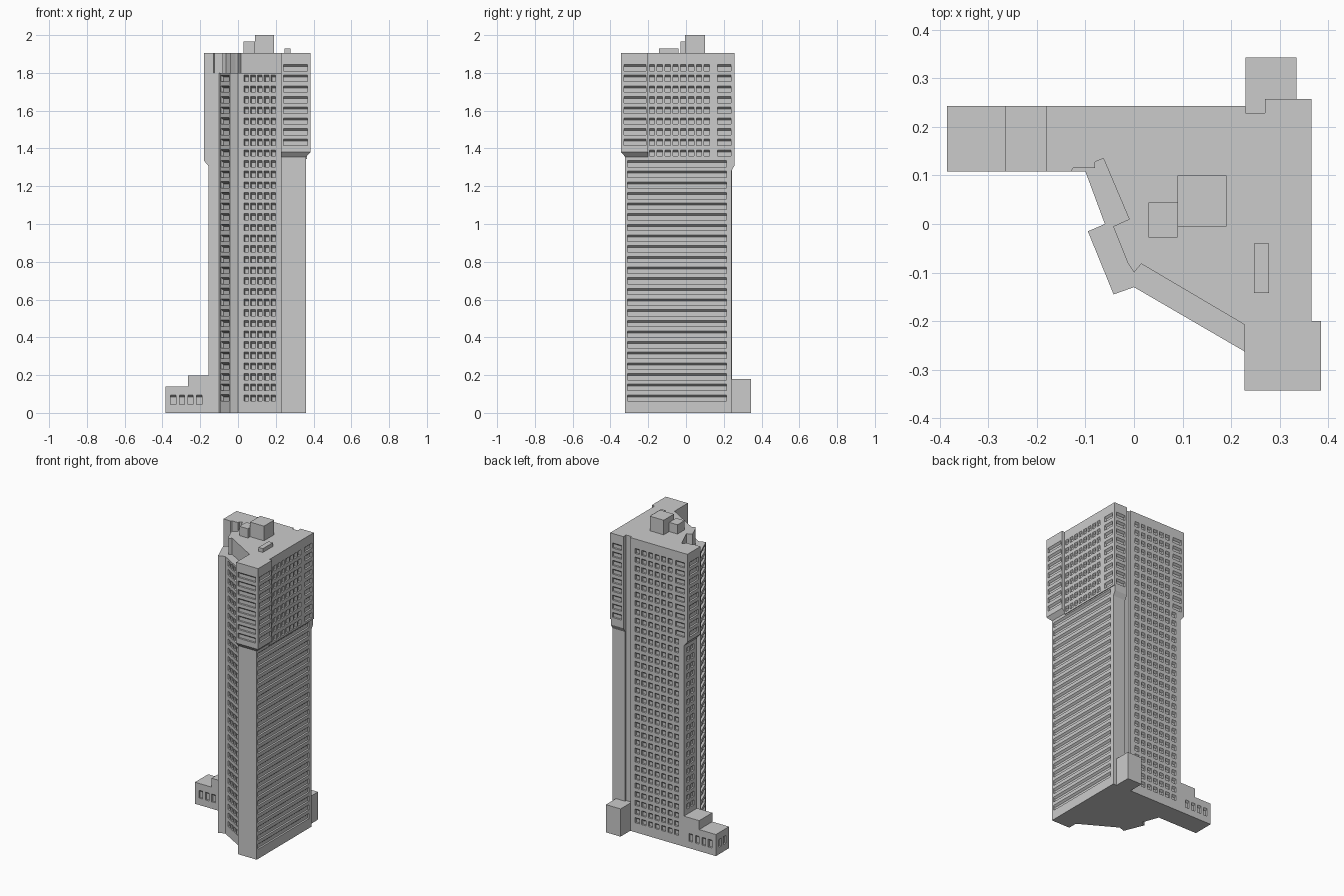
import bpy, bmesh
from mathutils import Vector

if "Cube" in bpy.data.objects:
    bpy.data.objects.remove(bpy.data.objects["Cube"])

PITCH, Z0 = 0.0564, 0.09          # storey height, lintel line of the first storey


def new_object(name, bm):
    bmesh.ops.recalc_face_normals(bm, faces=bm.faces[:])
    me = bpy.data.meshes.new(name)
    bm.to_mesh(me)
    bm.free()
    ob = bpy.data.objects.new(name, me)
    bpy.context.collection.objects.link(ob)
    return ob


def loft(name, levels):
    """Closed solid through (outline, z) levels with equal point counts."""
    bm = bmesh.new()
    rings = [[bm.verts.new((x, y, z)) for x, y in pts] for pts, z in levels]
    n = len(rings[0])
    bm.faces.new(rings[0][::-1])
    bm.faces.new(rings[-1])
    for a, b in zip(rings, rings[1:]):
        for i in range(n):
            j = (i + 1) % n
            bm.faces.new((a[i], a[j], b[j], b[i]))
    return new_object(name, bm)


def rect(x0, x1, y0, y1):
    return [(x0, y0), (x1, y0), (x1, y1), (x0, y1)]


def box(name, x0, x1, y0, y1, z0, z1):
    r = rect(x0, x1, y0, y1)
    return loft(name, [(r, z0), (r, z1)])


def columns(first, pitch, count, width):
    return [(first + i * pitch - width / 2, first + i * pitch + width / 2) for i in range(count)]


def openings(bm, p0, p1, spans, rows, depth=0.012, low=0.028):
    """Recess cutters with sloping lintels on a wall running p0 -> p1 (outside on the right)."""
    p0, p1 = Vector((*p0, 0)), Vector((*p1, 0))
    d = (p1 - p0).normalized()
    n = Vector((d.y, -d.x, 0))
    for k in rows:
        z = Z0 + k * PITCH
        for u0, u1 in spans:
            rings = []
            for off, top in ((0.005, z + 0.01), (-depth, z - 0.005)):
                a, b = p0 + d * u0 + n * off, p0 + d * u1 + n * off
                rings.append([bm.verts.new((q.x, q.y, h)) for q, h in
                              ((a, z - low), (b, z - low), (b, top), (a, top))])
            bm.faces.new(rings[0])
            bm.faces.new(rings[1][::-1])
            for i in range(4):
                j = (i + 1) % 4
                bm.faces.new((rings[0][j], rings[0][i], rings[1][i], rings[1][j]))


def carve(ob, bm):
    cutter = new_object("window_cutter", bm)
    cutter.hide_render = True
    m = ob.modifiers.new("windows", 'BOOLEAN')
    m.object, m.operation, m.solver = cutter, 'DIFFERENCE', 'EXACT'
    dg = bpy.context.evaluated_depsgraph_get()
    me = bpy.data.meshes.new_from_object(ob.evaluated_get(dg))
    ob.modifiers.clear()
    ob.data = me
    bpy.data.objects.remove(cutter)


# Outlines of the three tower stages
front = [(-0.10, 0.108), (-0.06, 0), (-0.095, -0.015), (-0.042, -0.145), (0, -0.13), (0.227, -0.262)]
groove = [(0.27, 0.228), (0.23, 0.228), (0.23, 0.243)]
upper_back = [(0.227, -0.2), (0.365, -0.2), (0.365, 0.257), (0.27, 0.257)] + groove + [(-0.18, 0.243)]
low = [(-0.155, 0.108)] + front + [(0.227, -0.322), (0.36, -0.322), (0.36, 0.24), (0.27, 0.24)] \
    + groove + [(-0.155, 0.243)]
mid = [(-0.18, 0.108)] + front + upper_back
top = [(-0.18, 0.108), (-0.13, 0.108), (-0.125, 0.115), (-0.08, 0.115), (-0.08, 0.128), (-0.063, 0.135),
       (-0.01, 0.01), (-0.043, -0.005), (-0.013, -0.08), (0, -0.1), (0.015, -0.082),
       (0.227, -0.207)] + upper_back
SPLIT, LEDGE, ROOF = 1.345, 1.8, 1.905


def front_windows(bm, rows):
    openings(bm, front[4], front[5], columns(0.05, 0.0415, 5, 0.029), rows)
    openings(bm, front[2], front[3], [(0.012, 0.125)], rows, 0.015)
    openings(bm, front[0], front[1], columns(0.035, 0.045, 2, 0.028), rows)


def crown_windows(bm, rows):
    # back wall, left end, right wall, back right bay
    openings(bm, (0.23, 0.243), (-0.18, 0.243), columns(0.05, 0.047, 6, 0.03) + [(0.325, 0.39)], rows)
    openings(bm, (-0.18, 0.243), (-0.18, 0.108), [(0.02, 0.115)], rows)
    openings(bm, (0.365, -0.2), (0.365, 0.257), columns(0.02, 0.0415, 8, 0.028) + [(0.367, 0.437)], rows)
    openings(bm, (0.365, 0.257), (0.27, 0.257), [(0.015, 0.08)], rows)


# Main shaft with ribbon windows on the right
shaft = loft("tower_shaft", [(low, 0), (low, SPLIT)])
bm = bmesh.new()
front_windows(bm, range(23))
openings(bm, (0.36, -0.322), (0.36, 0.24), [(0.012, 0.537)], range(23))
openings(bm, (0.23, 0.243), (-0.155, 0.243), columns(0.05, 0.047, 7, 0.03), range(23))
openings(bm, (-0.155, 0.243), (-0.155, 0.108), columns(0.045, 0.045, 2, 0.03), range(3, 22))
carve(shaft, bm)

# Upper shaft, slightly wider
upper = loft("upper_shaft", [(mid, SPLIT), (mid, LEDGE)])
bm = bmesh.new()
front_windows(bm, range(23, 31))
crown_windows(bm, range(23, 31))
carve(upper, bm)

# Top storey, set back behind the front ledge
crown = loft("top_storey", [(top, LEDGE), (top, ROOF)])
bm = bmesh.new()
crown_windows(bm, [31])
carve(crown, bm)

# Projecting front right corner bay
bay = box("corner_bay", 0.227, 0.385, -0.343, -0.2, 1.38, ROOF)
bm = bmesh.new()
openings(bm, (0.227, -0.343), (0.385, -0.343), [(0.013, 0.14)], range(24, 32))
openings(bm, (0.385, -0.343), (0.385, -0.2), [(0.015, 0.132)], range(24, 32))
carve(bay, bm)

# Sloped corbels under the projecting corners
r0, r1 = rect(0.227, 0.36, -0.322, -0.2), rect(0.227, 0.385, -0.343, -0.2)
loft("corner_bay_corbel", [(r0, SPLIT), (r0, 1.355), (r1, 1.38)])
r0, r1 = rect(-0.155, -0.12, 0.108, 0.243), rect(-0.18, -0.12, 0.108, 0.243)
loft("left_corbel", [(r0, 1.305), (r1, 1.335), (r1, SPLIT)])
r0, r1 = rect(0.27, 0.36, 0.22, 0.24), rect(0.27, 0.36, 0.22, 0.257)
loft("back_corbel", [(r0, 1.28), (r1, 1.31), (r1, SPLIT)])

# Stepped low wing on the left
wing = box("low_wing", -0.385, -0.155, 0.108, 0.243, 0, 0.14)
bm = bmesh.new()
cols = columns(0.042, 0.046, 4, 0.027)
openings(bm, (-0.385, 0.108), (-0.155, 0.108), cols, [0], 0.012, 0.045)
openings(bm, (-0.155, 0.243), (-0.385, 0.243), columns(0.05, 0.046, 4, 0.027), [0], 0.012, 0.045)
openings(bm, (-0.385, 0.243), (-0.385, 0.108), columns(0.045, 0.045, 2, 0.027), [0], 0.012, 0.045)
carve(wing, bm)
box("low_wing_step", -0.265, -0.155, 0.108, 0.243, 0.14, 0.198)

# Back annex and roof plant rooms
box("back_annex", 0.23, 0.335, 0.225, 0.343, 0, 0.18)
box("roof_plant_large", 0.09, 0.19, -0.005, 0.1, 1.9, 2.0)
box("roof_plant_small", 0.03, 0.09, -0.028, 0.044, 1.9, 1.965)
box("roof_vent", 0.247, 0.278, -0.142, -0.04, 1.9, 1.93)
